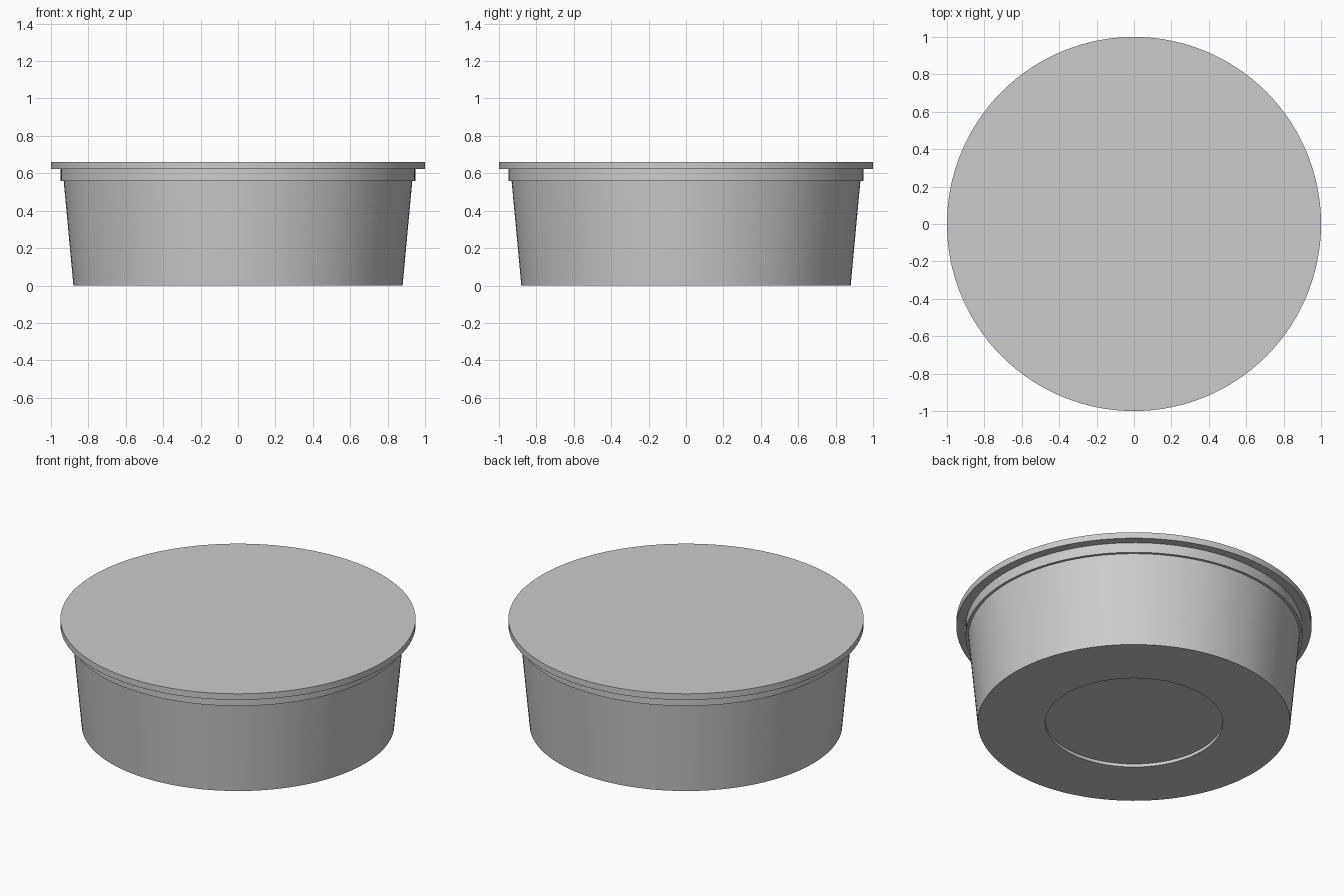
import bpy
import bmesh
import math

SEGMENTS = 128

cube = bpy.data.objects.get("Cube")
if cube:
    bpy.data.objects.remove(cube, do_unlink=True)

# Single plain grey plastic
grey = bpy.data.materials.new("light grey plastic")
grey.use_nodes = True
colour = (0.6, 0.6, 0.6, 1)
grey.diffuse_color = colour
grey.node_tree.nodes["Principled BSDF"].inputs["Base Color"].default_value = colour


def lathe(name, profile):
    """Spin (radius, height) points, listed bottom to top, into a closed solid."""
    bm = bmesh.new()
    rings = []
    for radius, z in profile:
        rings.append([bm.verts.new((radius * math.cos(a), radius * math.sin(a), z))
                      for a in (math.tau * i / SEGMENTS for i in range(SEGMENTS))])
    for low, high in zip(rings, rings[1:]):
        for i in range(SEGMENTS):
            j = (i + 1) % SEGMENTS
            bm.faces.new((low[i], low[j], high[j], high[i]))
    bm.faces.new(rings[0][::-1])
    bm.faces.new(rings[-1])
    bmesh.ops.recalc_face_normals(bm, faces=bm.faces)
    mesh = bpy.data.meshes.new(name)
    bm.to_mesh(mesh)
    bm.free()
    mesh.materials.append(grey)
    obj = bpy.data.objects.new(name, mesh)
    bpy.context.collection.objects.link(obj)
    bpy.ops.object.select_all(action="DESELECT")
    obj.select_set(True)
    bpy.context.view_layer.objects.active = obj
    bpy.ops.object.shade_smooth_by_angle(angle=math.radians(30))
    return obj


# Tapered tub with a shallow round recess underneath and a stepped rim
lathe("tub", [(0.5, 0.02), (0.5, 0), (0.88, 0), (0.932, 0.56),
              (0.948, 0.56), (0.948, 0.64)])

# Flat overhanging lid
lathe("lid", [(1, 0.622), (1, 0.66)])
